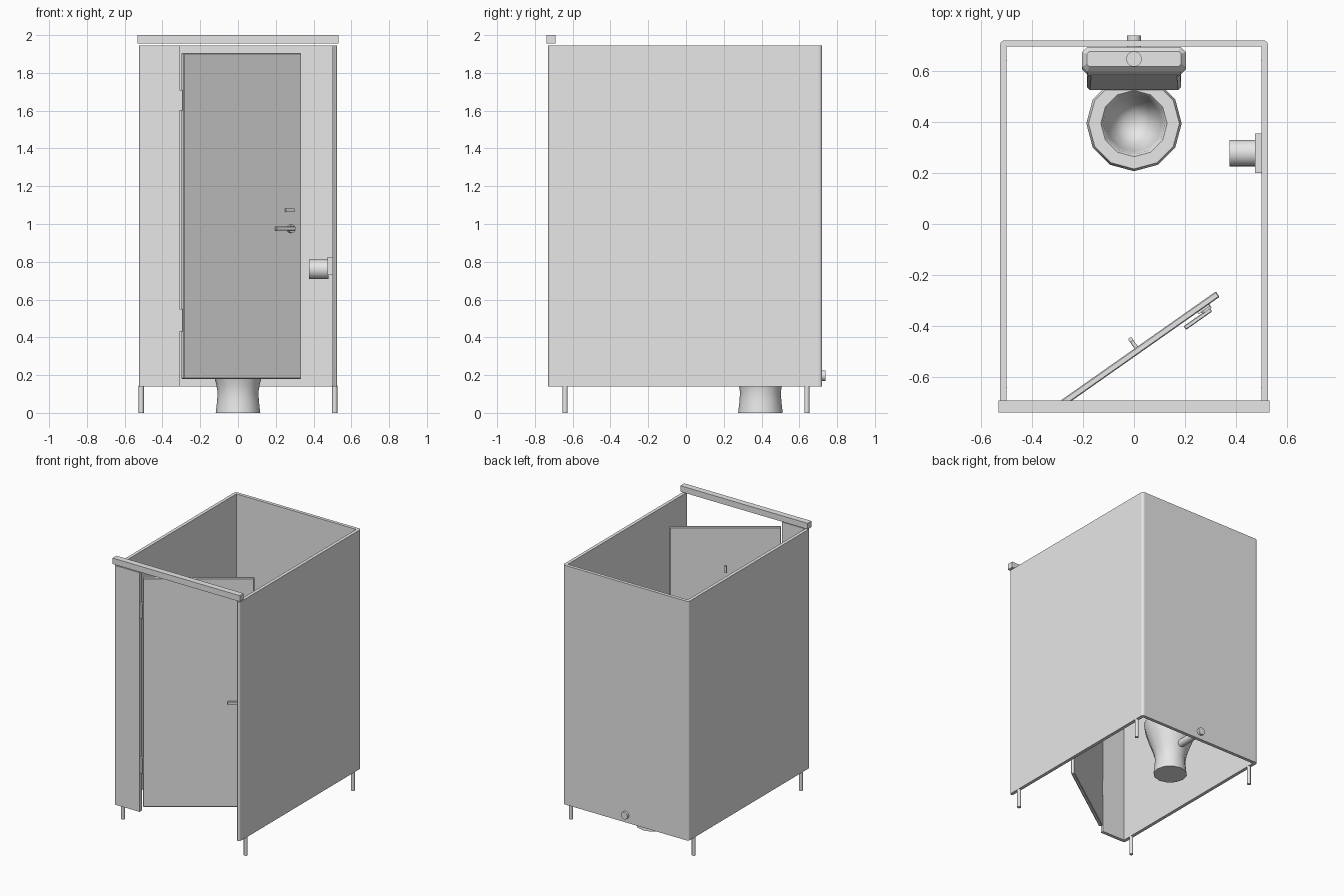
import bpy, bmesh, math
from mathutils import Matrix, Vector

if "Cube" in bpy.data.objects:
    bpy.data.objects.remove(bpy.data.objects["Cube"])

grey = bpy.data.materials.new("light grey")
grey.diffuse_color = (0.8, 0.8, 0.8, 1)
grey.use_nodes = True
grey.node_tree.nodes["Principled BSDF"].inputs["Base Color"].default_value = grey.diffuse_color


def finish(name, bm, smooth=None, matrix=None):
    if matrix:
        bm.transform(matrix)
    bmesh.ops.recalc_face_normals(bm, faces=bm.faces)
    me = bpy.data.meshes.new(name)
    bm.to_mesh(me)
    bm.free()
    ob = bpy.data.objects.new(name, me)
    bpy.context.collection.objects.link(ob)
    me.materials.append(grey)
    if smooth:
        bpy.ops.object.select_all(action='DESELECT')
        ob.select_set(True)
        bpy.context.view_layer.objects.active = ob
        bpy.ops.object.shade_smooth_by_angle(angle=math.radians(smooth))
    return ob


def box(name, lo, hi, matrix=None, bevel=0):
    lo, hi = Vector(lo), Vector(hi)
    bm = bmesh.new()
    bmesh.ops.create_cube(bm, size=1, matrix=Matrix.Translation((lo + hi) / 2)
                          @ Matrix.Diagonal((*(hi - lo), 1)))
    if bevel:
        bmesh.ops.bevel(bm, geom=bm.edges[:], offset=bevel, segments=1, affect='EDGES')
    return finish(name, bm, None, matrix)


def rod(name, a, b, r, sides=16, matrix=None):
    a, b = Vector(a), Vector(b)
    turn = (b - a).to_track_quat('Z', 'Y').to_matrix().to_4x4()
    bm = bmesh.new()
    bmesh.ops.create_cone(bm, cap_ends=True, segments=sides, radius1=r, radius2=r,
                          depth=(b - a).length, matrix=Matrix.Translation((a + b) / 2) @ turn)
    return finish(name, bm, 40, matrix)


def loft(name, rings, smooth=None):
    """Skin a stack of equal-length point rings and cap both ends."""
    bm = bmesh.new()
    vs = [[bm.verts.new(p) for p in ring] for ring in rings]
    n = len(vs[0])
    for lower, upper in zip(vs, vs[1:]):
        for i in range(n):
            j = (i + 1) % n
            bm.faces.new((lower[i], lower[j], upper[j], upper[i]))
    bm.faces.new(vs[0])
    bm.faces.new(vs[-1])
    return finish(name, bm, smooth)


def octagon(x, y0, y1, z, c):
    return [(-x + c, y0, z), (x - c, y0, z), (x, y0 + c, z), (x, y1 - c, z),
            (x - c, y1, z), (-x + c, y1, z), (-x, y1 - c, z), (-x, y0 + c, z)]


# partition walls: one rounded outline, open at the front right
X, YF, YB, T, R = 0.525, -0.73, 0.72, 0.025, 0.018


def corner(cx, cy, start):
    return [(cx + R * math.cos(math.radians(start - a)), cy + R * math.sin(math.radians(start - a)))
            for a in (0, 30, 60, 90)]


outline = [(-0.31, YF)] + corner(-X + R, YF + R, 270) + corner(-X + R, YB - R, 180)
outline += corner(X - R, YB - R, 90) + corner(X - R, YF + R, 0)
outline += [(X - T, YF + 0.004), (X - T, YB - T), (-X + T, YB - T), (-X + T, YF + T), (-0.31, YF + T)]
loft("partition_walls", [[(x, y, z) for x, y in outline] for z in (0.14, 1.945)])

# header rail
box("header_rail", (-0.532, -0.738, 1.955), (0.532, -0.692, 2.0))

# legs
for sx in (-1, 1):
    for sy in (-1, 1):
        rod("leg", (sx * 0.512, sy * 0.64, 0), (sx * 0.512, sy * 0.64, 0.145), 0.0135, 12)

# open door with its fittings, modelled along x and swung about the hinge
swing = Matrix.Translation((-0.295, -0.713, 0)) @ Matrix.Rotation(math.radians(35.1), 4, 'Z')
box("door", (0, -0.013, 0.18), (0.762, 0.013, 1.905), swing, 0.004)
rod("handle_rose", (0.69, -0.012, 0.975), (0.69, -0.03, 0.975), 0.022, 16, swing)
box("handle_lever", (0.58, -0.043, 0.965), (0.705, -0.026, 0.986), swing, 0.003)
box("latch_plate", (0.655, -0.021, 1.063), (0.71, -0.012, 1.081), swing)
rod("coat_hook_stem", (0.38, 0.012, 1.59), (0.38, 0.052, 1.59), 0.008, 10, swing)
rod("coat_hook_tip", (0.38, 0.05, 1.58), (0.38, 0.05, 1.63), 0.009, 10, swing)
for z0, z1 in ((0.43, 0.55), (1.6, 1.71)):
    box("hinge", (-0.313, -0.728, z0), (-0.293, -0.704, z1))

# toilet bowl: turned profile with twelve sides
profile = [(0.118, 0), (0.111, 0.06), (0.108, 0.11), (0.115, 0.15), (0.126, 0.19), (0.16, 0.28),
           (0.184, 0.36), (0.187, 0.39), (0.178, 0.41), (0.13, 0.41), (0.122, 0.40),
           (0.11, 0.34), (0.08, 0.26), (0.04, 0.22)]
loft("toilet_bowl", [[(r * math.cos(i * math.pi / 6), 0.394 + r * math.sin(i * math.pi / 6), z)
                      for i in range(12)] for r, z in profile], 50)

# cistern, lid and flush button
loft("cistern", [octagon(0.165, 0.54, 0.692, 0.38, 0.012), octagon(0.185, 0.525, 0.692, 0.42, 0.012),
                 octagon(0.18, 0.582, 0.692, 0.75, 0.012)])
loft("cistern_lid", [octagon(0.195, 0.58, 0.694, 0.74, 0.02), octagon(0.203, 0.585, 0.694, 0.75, 0.02),
                     octagon(0.203, 0.597, 0.694, 0.77, 0.02), octagon(0.185, 0.617, 0.677, 0.79, 0.01)])
rod("flush_button", (0, 0.647, 0.785), (0, 0.647, 0.796), 0.03, 20)

# waste pipe through the back wall
rod("waste_pipe", (0, 0.50, 0.197), (0, 0.738, 0.197), 0.028, 16)

# paper holder on the right wall
box("paper_holder_plate", (0.475, 0.20, 0.73), (0.502, 0.355, 0.825))
rod("paper_roll", (0.375, 0.278, 0.76), (0.478, 0.278, 0.76), 0.052, 24)
